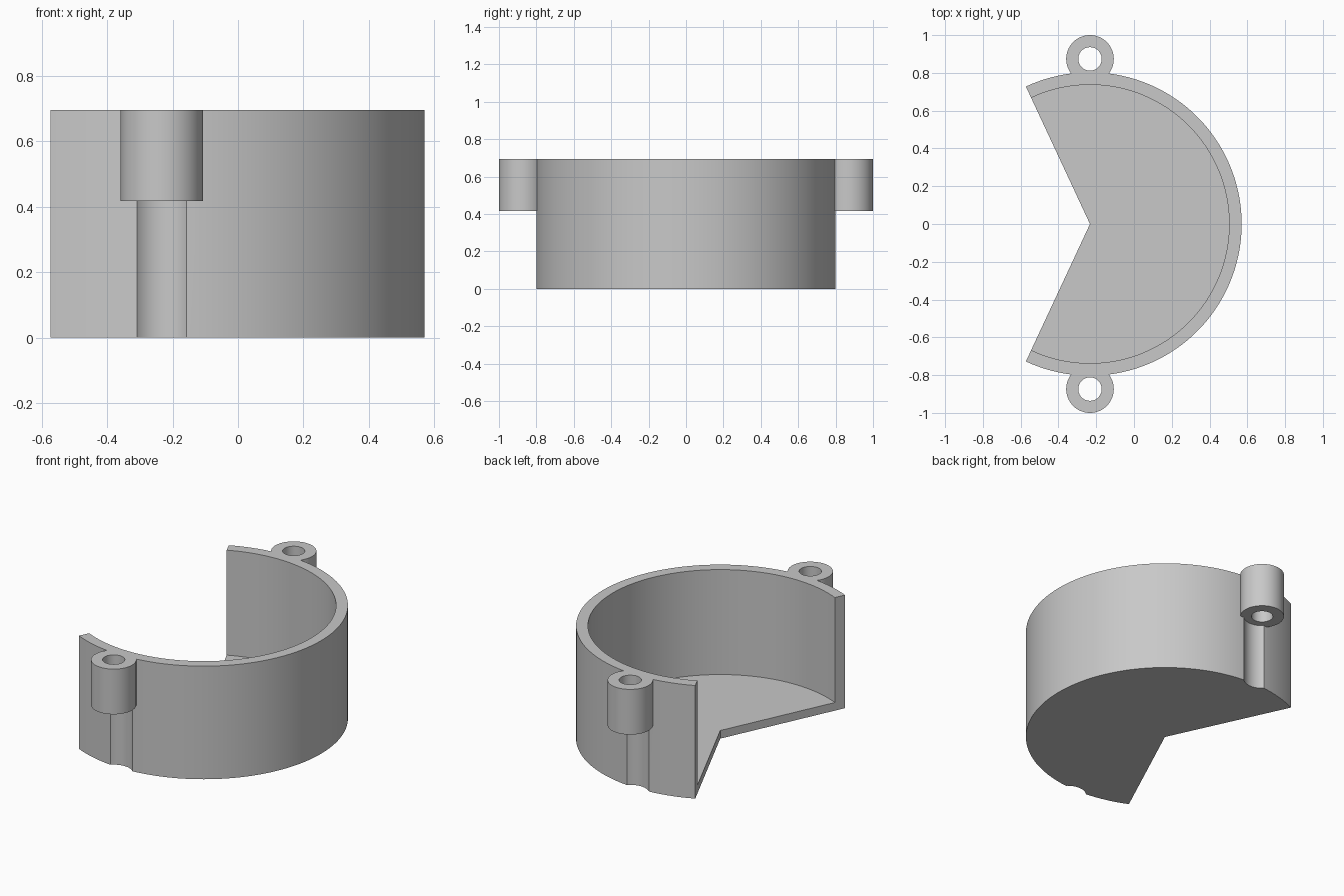
import bpy
import bmesh
from math import cos, sin, radians, tau

if "Cube" in bpy.data.objects:
    bpy.data.objects.remove(bpy.data.objects["Cube"], do_unlink=True)

AXIS_X = -0.233          # centre of the round wall
OUTER, INNER = 0.803, 0.737
HEIGHT, FLOOR = 0.695, 0.05
HALF_ANGLE = radians(115)
LUG_Y, LUG_Z = 0.874, 0.417

grey = bpy.data.materials.new("light grey")
grey.use_nodes = True
grey.diffuse_color = (0.58, 0.58, 0.58, 1)
grey.node_tree.nodes["Principled BSDF"].inputs["Base Color"].default_value = grey.diffuse_color


def arc(radius, start, end, steps):
    return [(radius * cos(start + (end - start) * i / steps),
             radius * sin(start + (end - start) * i / steps)) for i in range(steps + 1)]


def prism(name, outline, y, z0, z1):
    """Extrude an outline upwards from z0 to z1."""
    bm = bmesh.new()
    base = bm.faces.new([bm.verts.new((AXIS_X + px, y + py, z0)) for px, py in outline])
    top = bmesh.ops.extrude_face_region(bm, geom=[base])["geom"]
    bmesh.ops.translate(bm, vec=(0, 0, z1 - z0),
                        verts=[v for v in top if isinstance(v, bmesh.types.BMVert)])
    bmesh.ops.recalc_face_normals(bm, faces=bm.faces)
    mesh = bpy.data.meshes.new(name)
    bm.to_mesh(mesh)
    bm.free()
    mesh.materials.append(grey)
    obj = bpy.data.objects.new(name, mesh)
    bpy.context.collection.objects.link(obj)
    return obj


def cylinder(name, radius, y, z0, z1, steps=64):
    return prism(name, arc(radius, 0, tau, steps)[:-1], y, z0, z1)


def combine(target, tool, operation):
    """Apply a boolean and discard the tool."""
    tool.hide_render = True
    mod = target.modifiers.new(operation.lower(), "BOOLEAN")
    mod.operation, mod.solver, mod.object = operation, "EXACT", tool
    bpy.context.view_layer.objects.active = target
    bpy.ops.object.modifier_apply(modifier=mod.name)
    bpy.data.objects.remove(tool, do_unlink=True)


# Open round tray: a sector with a thin floor and a curved wall
tray = prism("tray_with_lugs", [(0, 0)] + arc(OUTER, -HALF_ANGLE, HALF_ANGLE, 92), 0, 0, HEIGHT)
combine(tray, cylinder("hollow", INNER, 0, FLOOR, 1, 144), "DIFFERENCE")

# Screw lugs on both sides, with a clearance groove below each
for side in (-1, 1):
    y = side * LUG_Y
    combine(tray, cylinder("groove", 0.106, y, -0.1, LUG_Z), "DIFFERENCE")
    combine(tray, cylinder("lug", 0.126, y, LUG_Z, HEIGHT), "UNION")
    combine(tray, cylinder("screw_hole", 0.062, y, 0.3, 1), "DIFFERENCE")

bpy.ops.object.select_all(action="DESELECT")
tray.select_set(True)
bpy.context.view_layer.objects.active = tray
bpy.ops.object.shade_smooth_by_angle(angle=radians(30))
